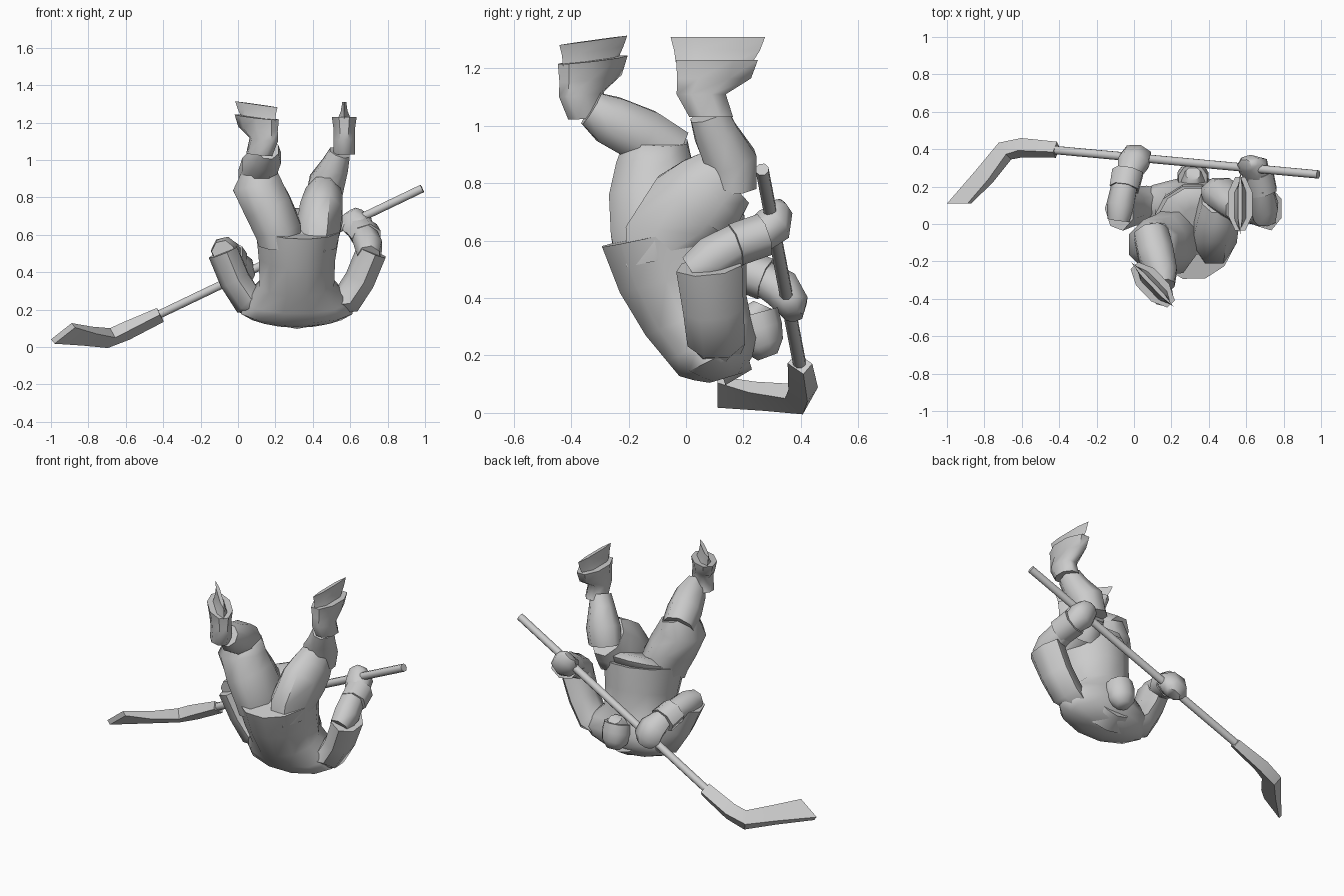
import bpy
import math
from mathutils import Vector

grey = bpy.data.materials.new("plain_grey")
grey.diffuse_color = (0.6, 0.6, 0.6, 1)


def tube(name, rings, n=8, side=(1, 0, 0), axis=None, angle=55):
    """Loft through rings (x, y, z, half width along side, half depth[, own axis])."""
    pts = [Vector(r[:3]) for r in rings]
    verts, faces = [], []
    k = 1 / math.cos(math.pi / n) if n == 4 else 1.03
    for i, r in enumerate(rings):
        a, b = pts[max(i - 1, 0)], pts[min(i + 1, len(pts) - 1)]
        t = Vector(r[5]) if len(r) > 5 else Vector(axis) if axis else b - a
        t.normalize()
        u = Vector(side)
        u = (u - t * u.dot(t)).normalized()
        v = t.cross(u)
        for j in range(n):
            p = 2 * math.pi * (j + 0.5) / n
            verts.append(pts[i] + u * (math.cos(p) * r[3] * k) + v * (math.sin(p) * r[4] * k))
    for i in range(len(rings) - 1):
        for j in range(n):
            m = (j + 1) % n
            faces.append((i * n + j, i * n + m, (i + 1) * n + m, (i + 1) * n + j))
    faces.append(tuple(reversed(range(n))))
    faces.append(tuple(range((len(rings) - 1) * n, len(rings) * n)))
    me = bpy.data.meshes.new(name)
    me.from_pydata(verts, [], faces)
    me.materials.append(grey)
    ob = bpy.data.objects.new(name, me)
    bpy.context.collection.objects.link(ob)
    bpy.ops.object.select_all(action='DESELECT')
    ob.select_set(True)
    bpy.context.view_layer.objects.active = ob
    bpy.ops.object.shade_smooth_by_angle(angle=math.radians(angle))
    return ob


# jersey body, leaning, wide at the shoulders
tube("jersey", [(.32, -.045, .635, .225, .255), (.315, -.01, .48, .205, .23),
                (.315, .035, .34, .20, .19), (.315, .08, .255, .28, .165),
                (.315, .11, .195, .30, .15), (.315, .13, .155, .24, .11),
                (.315, .14, .122, .13, .06)], n=12)

# trousers: low seat and two thighs
tube("trouser_seat", [(.32, -.04, .58, .20, .22), (.32, -.01, .65, .195, .215),
                      (.32, .01, .69, .13, .15), (.32, .02, .70, .06, .07)],
     n=12, axis=(0, -.35, .9))
tube("left_thigh", [(.225, -.08, .55, .12, .17, (0, -.2, 1)), (.215, -.09, .63, .13, .18),
                    (.16, -.11, .75, .135, .165), (.105, -.11, .86, .14, .14),
                    (.125, -.105, .95, .095, .115)])
tube("right_thigh", [(.42, -.05, .54, .11, .17, (0, -.2, 1)),
                     (.43, -.03, .63, .125, .19, (0, .1, 1)),
                     (.445, .03, .715, .12, .175), (.455, .09, .775, .11, .15),
                     (.455, .14, .82, .095, .125)])

# lower legs
tube("left_shin", [(.09, -.05, .90, .095, .10), (.115, -.15, .965, .10, .10),
                   (.15, -.265, 1.02, .085, .09), (.16, -.33, 1.06, .06, .065)])
tube("right_shin", [(.455, .165, .78, .10, .085), (.475, .155, .88, .10, .095),
                    (.52, .105, .97, .075, .08), (.545, .08, 1.04, .058, .07)])


def skate(name, cx, cy, toe, tilt):
    """Boot and runner, sole up; toe is the heading of the foot."""
    d = Vector((toe[0], toe[1], 0)).normalized()
    side = (d.y, -d.x, 0)
    up = (-d.x * tilt, -d.y * tilt, 1)

    def ring(off, z, w, l):
        return (cx + d.x * off, cy + d.y * off, z, w, l)
    tube(name + "_boot", [ring(-.02, 1.03, .06, .08), ring(-.055, 1.11, .06, .09),
                          ring(-.01, 1.165, .06, .135), ring(0, 1.23, .07, .15)],
         side=side, axis=up)
    tube(name + "_runner", [ring(-.01, 1.222, .038, .13), ring(0, 1.262, .02, .145),
                            ring(.003, 1.31 - tilt * .12, .012, .16)],
         n=6, side=side, axis=up)


skate("left_skate", .10, -.325, (-.69, .72), .1)
skate("right_skate", .568, .108, (0, 1), 0)

# sleeves, mirrored about the body centre
MID = .32
for s, nm in ((-1, "left"), (1, "right")):
    tube(nm + "_sleeve", [(MID + s * x, y, z, w, l) for x, y, z, w, l in (
        (.19, .10, .225, .06, .09), (.265, .105, .25, .085, .10),
        (.335, .095, .36, .083, .105), (.397, .08, .51, .083, .115))], n=7)

# forearms
tube("right_forearm", [(.70, .02, .49, .06, .06), (.70, .09, .535, .075, .08),
                       (.675, .20, .60, .07, .07)], n=7)
tube("left_forearm", [(-.08, .02, .51, .06, .06), (-.07, .10, .515, .075, .075),
                      (-.045, .22, .49, .07, .07)], n=7)

# gloves: flared cuff, then a fist around the shaft
tube("right_glove_cuff", [(.69, .17, .585, .08, .075), (.665, .27, .62, .085, .075)], n=7)
tube("right_glove", [(.675, .24, .605, .06, .06), (.64, .30, .65, .085, .07),
                     (.61, .325, .70, .065, .045), (.595, .32, .725, .04, .025)], n=7)
tube("left_glove_cuff", [(-.05, .19, .50, .08, .075), (-.03, .28, .465, .085, .075)], n=7)
tube("left_glove", [(-.03, .26, .475, .06, .06), (.0, .335, .43, .085, .07),
                    (.015, .37, .375, .085, .06), (.03, .375, .335, .05, .035)], n=7)

# head with helmet, crown pointing down and forward
tube("head", [(.31, .12, .27, .06, .06), (.315, .20, .30, .065, .07),
              (.315, .25, .33, .065, .065), (.315, .27, .375, .04, .04)], n=8)
tube("helmet", [(.315, .235, .345, .078, .085), (.315, .25, .29, .085, .085),
                (.315, .27, .235, .075, .07), (.315, .285, .195, .04, .035)], n=10)
tube("collar", [(.315, .10, .22, .19, .125), (.315, .20, .25, .12, .10)], n=10)

# stick: shaft, thicker lower handle, thin leaning blade
tube("stick_shaft", [(.985, .265, .848, .023, .023), (-.43, .396, .17, .023, .023)],
     n=8, side=(0, 1, 0))
tube("stick_lower", [(-.415, .397, .172, .035, .025), (-.60, .408, .085, .040, .033),
                     (-.69, .39, .048, .046, .032), (-.80, .255, .058, .052, .024),
                     (-.935, .11, .073, .07, .015, (0, -1, 0))],
     n=4, side=(.7, -.3, .55), angle=30)
